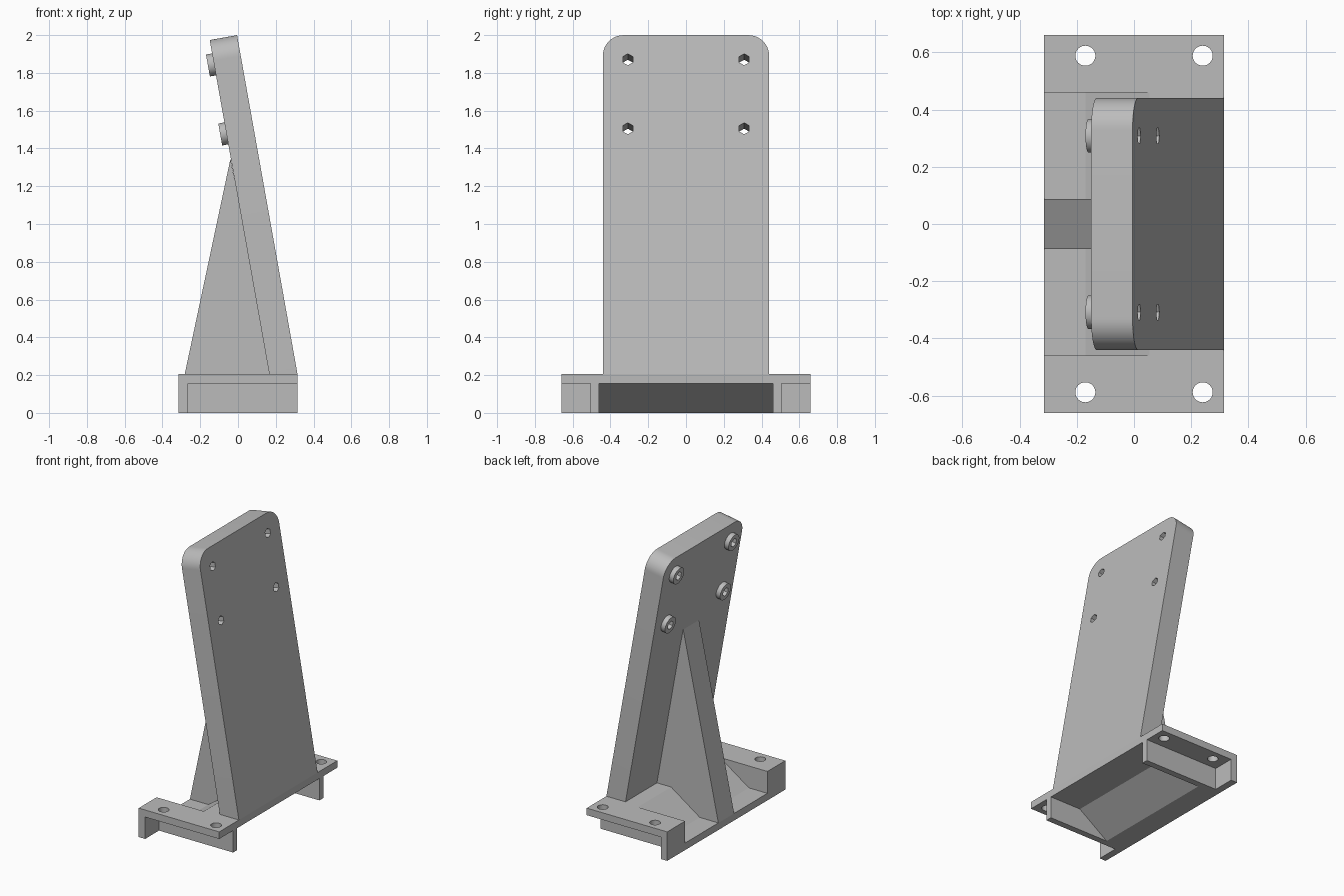
import bpy
import bmesh
import math
from mathutils import Matrix

cube = bpy.data.objects.get("Cube")
if cube:
    bpy.data.objects.remove(cube, do_unlink=True)

grey = bpy.data.materials.new("plain_grey")
grey.use_nodes = True
COLOUR = (0.5, 0.5, 0.5, 1)
grey.diffuse_color = COLOUR
grey.node_tree.nodes["Principled BSDF"].inputs["Base Color"].default_value = COLOUR


def ring(n, r, a=0, b=0, phase=0):
    """Regular polygon around (a, b)."""
    return [(a + r * math.cos(phase + math.tau * i / n),
             b + r * math.sin(phase + math.tau * i / n)) for i in range(n)]


def rect(a0, a1, b0, b1):
    return [(a0, b0), (a1, b0), (a1, b1), (a0, b1)]


def prism(name, outline, axis, lo, hi):
    """Extrude a 2D outline along x, y or z."""
    place = {"x": lambda a, b, t: (t, a, b),
             "y": lambda a, b, t: (a, t, b),
             "z": lambda a, b, t: (a, b, t)}[axis]
    bm = bmesh.new()
    low = [bm.verts.new(place(a, b, lo)) for a, b in outline]
    high = [bm.verts.new(place(a, b, hi)) for a, b in outline]
    bm.faces.new(low)
    bm.faces.new(high)
    for i in range(len(low)):
        j = (i + 1) % len(low)
        bm.faces.new((low[i], low[j], high[j], high[i]))
    bmesh.ops.recalc_face_normals(bm, faces=bm.faces)
    mesh = bpy.data.meshes.new(name)
    bm.to_mesh(mesh)
    bm.free()
    mesh.materials.append(grey)
    obj = bpy.data.objects.new(name, mesh)
    bpy.context.collection.objects.link(obj)
    return obj


def combine(obj, others, operation):
    """Boolean each helper into obj, then remove the helpers."""
    for other in others:
        mod = obj.modifiers.new("combine", "BOOLEAN")
        mod.operation, mod.solver, mod.object = operation, "EXACT", other
    graph = bpy.context.evaluated_depsgraph_get()
    mesh = bpy.data.meshes.new_from_object(obj.evaluated_get(graph))
    obj.modifiers.clear()
    obj.data = mesh
    for other in others:
        bpy.data.objects.remove(other, do_unlink=True)


def smooth(obj):
    obj.data.shade_smooth()
    obj.data.set_sharp_from_angle(angle=math.radians(30))


HX, HY, TOP, WALL = 0.315, 0.66, 0.205, 0.05
INNER = 0.46

# Base: block with side pockets, sloped middle and mounting holes
base = prism("base", rect(-HX, HX, 0, TOP), "y", -HY, HY)
upper = [(-0.4, WALL), (-0.17, WALL), (0.055, TOP), (0.055, 0.3), (-0.4, 0.3)]
under = [(-0.155, 0), (0.07, TOP - WALL), (0.4, TOP - WALL), (0.4, -0.1), (-0.155, -0.1)]
cutters = [prism("upper_cut", upper, "y", -INNER, INNER),
           prism("under_cut", under, "y", -INNER, INNER)]
for s in (-1, 1):
    cutters.append(prism("pocket_cut", rect(WALL - HX, 0.4, -0.1, TOP - WALL),
                         "y", s * 0.505, s * 0.8))
    for x in (-0.17, 0.24):
        cutters.append(prism("hole_cut", ring(32, 0.035, x, s * 0.588), "z", -0.1, 0.4))
combine(base, cutters, "DIFFERENCE")
smooth(base)

# Rib: triangular brace behind the plate
prism("rib", [(-0.04, 1.345), (-0.315, WALL), (-0.17, WALL - 0.01), (0.055, TOP - 0.01),
              (0.19, TOP - 0.01)], "y", -0.088, 0.088)

# Back plate: rounded top corners, built upright and then tilted
LENGTH, THICK, HALF, R = 1.823, 0.147, 0.44, 0.11
outline = [(-HALF, 0), (HALF, 0)]
for side, start in ((1, 0), (-1, 90)):
    for i in range(13):
        a = math.radians(start + i * 7.5)
        outline.append((side * (HALF - R) + R * math.cos(a), LENGTH - R + R * math.sin(a)))
plate = prism("back_plate", outline, "x", -THICK, 0)

# Raised bosses with hexagonal through holes
spots = [(y, z) for y in (-0.308, 0.308) for z in (1.321, 1.692)]
combine(plate, [prism("boss", ring(40, 0.059, y, z), "x", -THICK - 0.033, -THICK + 0.03)
                for y, z in spots], "UNION")
combine(plate, [prism("hex_cut", ring(6, 0.031, y, z, math.pi / 2), "x", -0.4, 0.2)
                for y, z in spots], "DIFFERENCE")
tilt = Matrix.Rotation(-math.atan2(0.32, 1.795), 4, "Y")
plate.data.transform(Matrix.Translation((HX, 0, TOP)) @ tilt)
smooth(plate)
